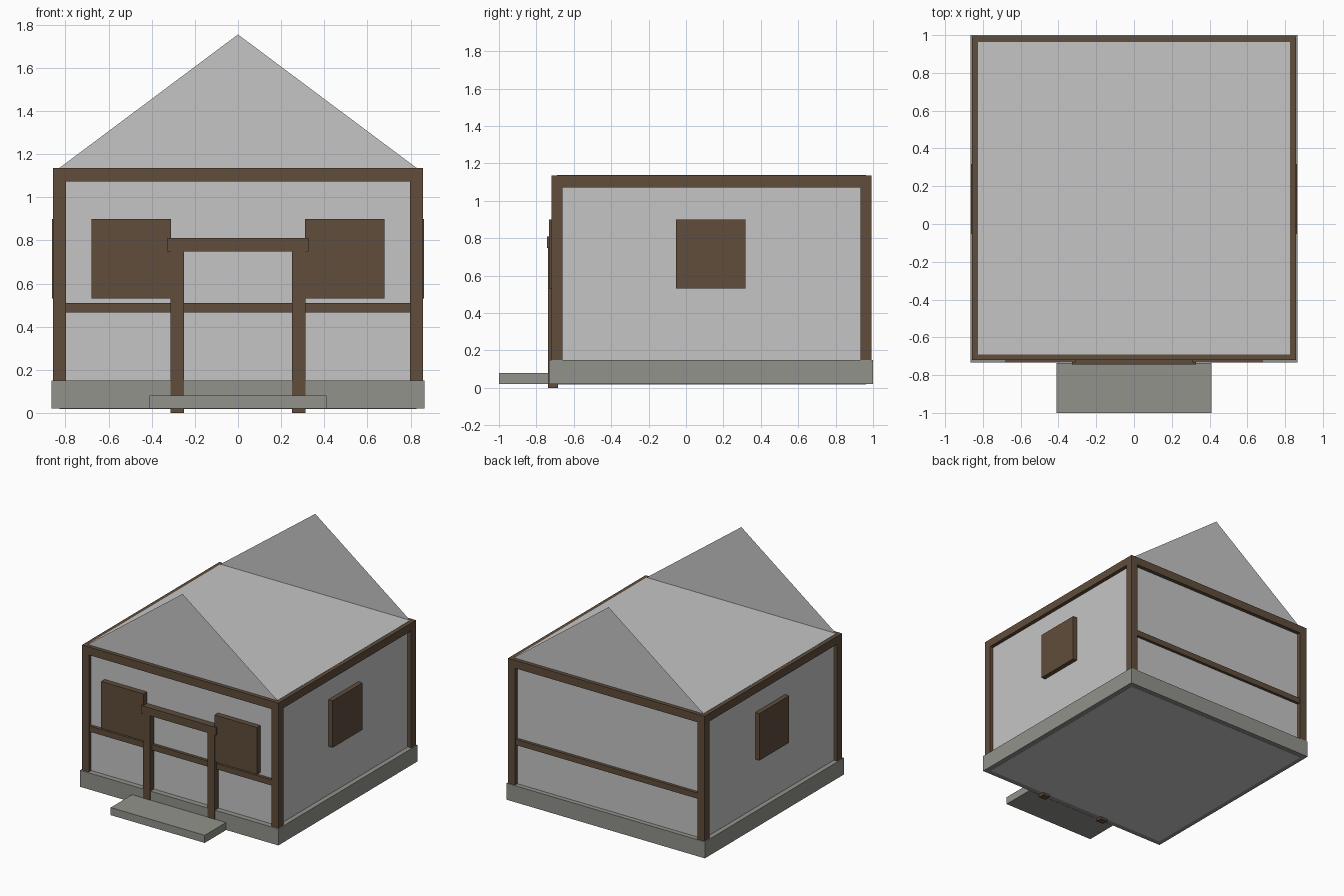
import bpy

if "Cube" in bpy.data.objects:
    bpy.data.objects.remove(bpy.data.objects["Cube"])


def material(name, rgb):
    m = bpy.data.materials.new(name)
    m.diffuse_color = (*rgb, 1.0)
    m.use_nodes = True
    m.node_tree.nodes["Principled BSDF"].inputs["Base Color"].default_value = m.diffuse_color
    return m


WALL = material("plaster grey", (0.56, 0.56, 0.56))
WOOD = material("dark timber", (0.115, 0.075, 0.045))
STONE = material("stone grey", (0.285, 0.29, 0.26))


def mesh(name, verts, faces, mat):
    me = bpy.data.meshes.new(name)
    me.from_pydata(verts, [], faces)
    me.materials.append(mat)
    ob = bpy.data.objects.new(name, me)
    bpy.context.collection.objects.link(ob)
    return ob


def box(name, xs, ys, zs, mat):
    """Box from ranges along each axis."""
    (x0, x1), (y0, y1), (z0, z1) = map(sorted, (xs, ys, zs))
    v = [(x, y, z) for z in (z0, z1) for y in (y0, y1) for x in (x0, x1)]
    f = [(0, 2, 3, 1), (4, 5, 7, 6), (0, 1, 5, 4),
         (2, 6, 7, 3), (0, 4, 6, 2), (1, 3, 7, 5)]
    return mesh(name, v, f, mat)


W = 0.827                    # wall half width
FRONT, BACK = -0.69, 0.963   # wall planes
TOP = 1.137                  # ceiling height
H = 0.03                     # half thickness of the timbers

# Base and doorstep
box("foundation", (-0.865, 0.865), (-0.733, 1.0), (0.02, 0.15), STONE)
box("doorstep", (-0.41, 0.41), (-1.0, -0.735), (0.02, 0.08), STONE)

# Wall block with flat ceiling
box("walls", (-W, W), (FRONT, BACK), (0.018, TOP), WALL)

# Thin gables and timbers on the front and back
for side, y in (("front", FRONT), ("back", BACK)):
    tri = (0, 1, 2) if side == "front" else (0, 2, 1)
    mesh(side + "_gable", [(-W, y, TOP), (W, y, TOP), (0, y, 1.755)], [tri], WALL)
    box(side + "_top_beam", (-W, W), (y - H, y + H), (1.072, 1.135), WOOD)
    box(side + "_middle_beam", (-W, W), (y - 0.023, y + 0.023), (0.465, 0.51), WOOD)
    for s, lr in ((-1, "left"), (1, "right")):
        box(f"{side}_{lr}_corner_post", (s * W - H, s * W + H),
            (y - H, y + H), (0.025, 1.135), WOOD)

# Side beams, windows and door posts, mirrored left and right
for s, lr in ((-1, "left"), (1, "right")):
    box(lr + "_top_beam", (s * W - H, s * W + H), (FRONT, BACK), (1.072, 1.135), WOOD)
    box(lr + "_side_window", (s * 0.80, s * 0.863), (-0.053, 0.318), (0.53, 0.9), WOOD)
    box(lr + "_front_window", (s * 0.31, s * 0.68), (-0.733, -0.67), (0.53, 0.9), WOOD)
    box(lr + "_door_post", (s * 0.25, s * 0.313), (-0.737, -0.685), (0.0, 0.76), WOOD)

# Door lintel
box("door_lintel", (-0.328, 0.328), (-0.743, -0.68), (0.748, 0.81), WOOD)
